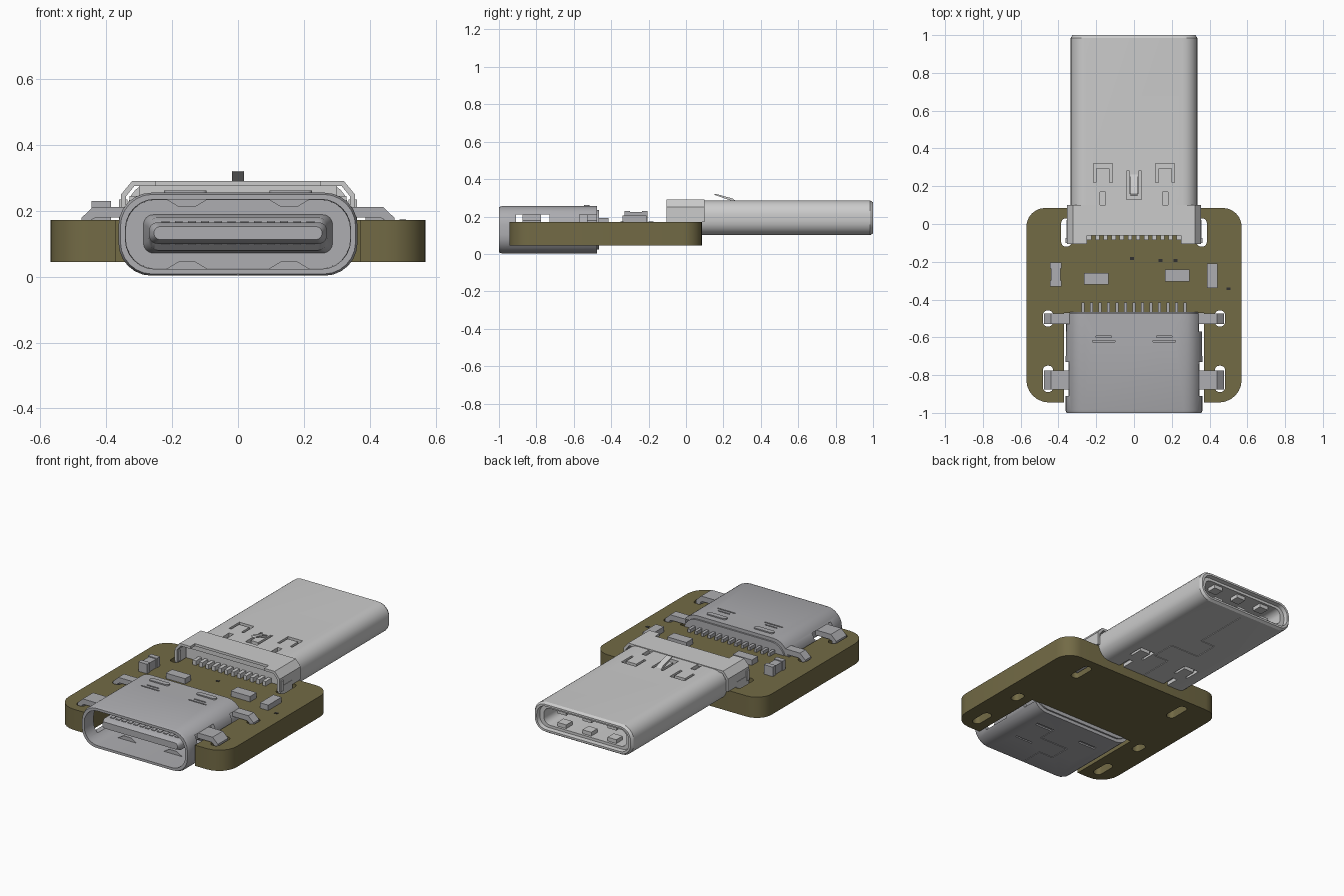
import bpy, bmesh, math

default = bpy.data.objects.get("Cube")
if default:
    bpy.data.objects.remove(default, do_unlink=True)


def material(name, r, g, b):
    mat = bpy.data.materials.new(name)
    mat.use_nodes = True
    mat.diffuse_color = (r, g, b, 1)
    shader = next(n for n in mat.node_tree.nodes if n.type == 'BSDF_PRINCIPLED')
    shader.inputs["Base Color"].default_value = (r, g, b, 1)
    return mat


OLIVE = material("olive board", .17, .145, .06)
STEEL = material("light steel", .6, .6, .6)
GREY = material("mid grey metal", .42, .42, .44)
DARK = material("dark hole", .03, .03, .03)


def smooth(obj):
    bpy.ops.object.select_all(action='DESELECT')
    obj.select_set(True)
    bpy.context.view_layer.objects.active = obj
    bpy.ops.object.shade_smooth_by_angle(angle=math.radians(32))


def make(name, bm, mat):
    bmesh.ops.recalc_face_normals(bm, faces=bm.faces[:])
    mesh = bpy.data.meshes.new(name)
    bm.to_mesh(mesh)
    bm.free()
    if mat:
        mesh.materials.append(mat)
    obj = bpy.data.objects.new(name, mesh)
    bpy.context.collection.objects.link(obj)
    smooth(obj)
    return obj


def prism(name, points, axis, lo, hi, mat, mirror=False):
    """Extrude a 2D profile along an axis, optionally mirrored in x."""
    place = {'x': lambda u, v, w: (w, u, v),
             'y': lambda u, v, w: (u, w, v),
             'z': lambda u, v, w: (u, v, w)}[axis]
    bm = bmesh.new()
    for side in ((1, -1) if mirror else (1,)):
        rings = []
        for w in (lo, hi):
            spots = [place(u, v, w) for u, v in points]
            rings.append([bm.verts.new((side * x, y, z)) for x, y, z in spots])
        bridge(bm, *rings)
        for ring in rings:
            bm.faces.new(ring)
    return make(name, bm, mat)


def bridge(bm, a, b):
    n = len(a)
    for i in range(n):
        j = (i + 1) % n
        bm.faces.new((a[i], a[j], b[j], b[i]))


def boxes(name, ranges, mat, mirror=False):
    """Boxes given as x, y and z ranges, joined in one object."""
    bm = bmesh.new()
    for x0, x1, y0, y1, z0, z1 in ranges:
        for side in ((1, -1) if mirror else (1,)):
            cube = bmesh.ops.create_cube(bm, size=1)["verts"]
            for v in cube:
                v.co = (side * (x1 if v.co.x > 0 else x0),
                        y1 if v.co.y > 0 else y0,
                        z1 if v.co.z > 0 else z0)
    return make(name, bm, mat)


def arc(cx, cy, r, start, seg=6):
    """Quarter circle of points from a start angle in degrees."""
    angles = [math.radians(start + 90 * i / seg) for i in range(seg + 1)]
    return [(cx + r * math.cos(a), cy + r * math.sin(a)) for a in angles]


def rounded(hw, lo, hi, r):
    return (arc(hw - r, hi - r, r, 0) + arc(r - hw, hi - r, r, 90)
            + arc(r - hw, lo + r, r, 180) + arc(hw - r, lo + r, r, 270))


def loft(name, sections, mat, closed=False):
    """Skin rounded sections (y, half width, bottom, top, radius)."""
    bm = bmesh.new()
    rings = [[bm.verts.new((x, y, z)) for x, z in rounded(*shape)]
             for y, *shape in sections]
    for a, b in zip(rings, rings[1:]):
        bridge(bm, a, b)
    if closed:
        bridge(bm, rings[-1], rings[0])
    else:
        bm.faces.new(rings[0])
        bm.faces.new(rings[-1])
    return make(name, bm, mat)


def cut(obj, cutter):
    cutter.hide_render = True
    mod = obj.modifiers.new("cut", 'BOOLEAN')
    mod.operation = 'DIFFERENCE'
    mod.solver = 'EXACT'
    mod.use_self = True
    mod.object = cutter
    bpy.context.view_layer.objects.active = obj
    bpy.ops.object.modifier_apply(modifier=mod.name)
    bpy.data.objects.remove(cutter, do_unlink=True)
    smooth(obj)


def slot(x, y, width, length, r):
    hx, hy = width / 2, length / 2
    return [(x + u, y + v) for u, v in rounded(hx, -hy, hy, r)]


TOP = .172

# Circuit board with front notch and leg slots
half = ([(.37, -.47), (.37, -.945)] + arc(.45, -.825, .12, 270)
        + arc(.47, -.015, .1, 0))
half = [p for p in half if p[0] > 0]
board = prism("circuit_board", half + [(-x, y) for x, y in reversed(half)],
              'z', .045, TOP, OLIVE)
for x, y, length in ((.455, -.5, .085), (.455, -.82, .14), (.358, -.045, .15)):
    cut(board, prism("slot_cutter", slot(x, y, .055, length, .025),
                     'z', 0, .3, None, mirror=True))
boxes("board_vias", [(x, x + .02, y, y + .015, TOP - .002, TOP + .002) for x, y in
                     ((.49, -.35), (.21, -.2), (-.02, -.19), (.13, -.2))], DARK)

# Plug body: rounded shell, recessed mouth and inner socket
plug = loft("plug_body", [
    (.08, .335, .1, .286, .078), (.985, .335, .1, .286, .078),
    (1, .325, .11, .276, .07), (1, .312, .122, .264, .06),
    (.975, .308, .126, .26, .056), (.975, .28, .142, .244, .04),
    (.45, .28, .142, .244, .04)], STEEL)
latches = [(.115, .215, .295, .32), (.115, .13, .22, .295), (.2, .215, .22, .295),
           (.15, .18, .045, .17)]
cut(plug, boxes("latch_cutter", [(*c, z, z + .05) for c in latches
                                 for z in (.264, .072)], None, mirror=True))
cut(plug, boxes("spring_cutter", [(-.04, -.025, .13, .28, .262, .32),
                                  (.025, .04, .13, .28, .262, .32),
                                  (-.025, .025, .13, .16, .262, .32)], None))
cut(plug, boxes("seam_cutter", [
    (-.002, .002, .08, .3, .09, .104), (-.002, .1, .3, .305, .09, .104),
    (.096, .1, .305, .45, .09, .104), (-.1, .1, .45, .455, .09, .104),
    (-.1, -.096, .455, .6, .09, .104), (-.1, .002, .6, .605, .09, .104),
    (-.002, .002, .605, .95, .09, .104)], None))
boxes("plug_mouth_contacts", [(x - .03, x + .03, .9, .96, z, z + .025)
                              for x in (-.17, 0, .17) for z in (.14, .221)], STEEL)
prism("ground_spring", [(.27, .28), (.25, .296), (.16, .321), (.148, .316),
                        (.16, .313), (.24, .285)], 'x', -.018, .018, STEEL)

# Plug rear hood standing on the board
outer = [(.355, TOP), (.355, .25), (.322, .29)]
inner = [(.34, TOP), (.34, .244), (.315, .275)]
right = outer + [(-x, z) for x, z in reversed(outer)]
left = [(-x, z) for x, z in inner] + list(reversed(inner))
hood = prism("plug_hood", right + left, 'y', -.105, .1, STEEL)
cut(hood, boxes("hood_cutter", [(-.25, .25, -.2, -.06, .26, .4)], None))
boxes("plug_housing", [(-.33, .33, -.03, .09, TOP - .01, .245),
                       (-.3, .3, -.04, .09, .24, .28)], STEEL)
boxes("plug_legs", [(.342, .357, -.1, .02, .07, .2),
                    (.335, .362, -.1, -.075, TOP, .235)], STEEL, mirror=True)
boxes("plug_pins", [(x - .011, x + .011, -.085, -.03, TOP, .2) for x in
                    [(i - 5.5) * .043 for i in range(12)]], STEEL)

# Receptacle shell with side windows and pressed grooves
shell = loft("receptacle_shell", [
    (-.475, .36, .003, .255, .1), (-.985, .363, .003, .255, .1),
    (-1, .357, .008, .25, .097), (-1, .342, .023, .235, .09),
    (-.475, .34, .025, .233, .09)], GREY, closed=True)
cut(shell, boxes("window_cutter", [(.3, .4, -.91, -.73, .05, .212),
                                   (.3, .4, -.57, -.46, .05, .212)], None, mirror=True))
cut(shell, boxes("groove_cutter", [
    (.1, .22, -.625, -.617, .243, .3), (.12, .2, -.6, -.592, .243, .3),
    (.1, .22, -.62, -.6, -.05, .012), (.1, .22, -.8, -.79, -.05, .012)],
    None, mirror=True))
cut(shell, boxes("shell_seam_cutter", [
    (-.002, .002, -1.1, -.85, -.05, .008), (-.1, .002, -.85, -.845, -.05, .008),
    (-.1, -.096, -.845, -.72, -.05, .008), (-.1, .1, -.72, -.715, -.05, .008),
    (.096, .1, -.715, -.6, -.05, .008)], None))
prism("shell_ridges", slot(.16, -.53, .13, .03, .014), 'z', .25, .262, GREY, mirror=True)
prism("inner_dimples", [(.09, .236), (.13, .212), (.18, .212), (.22, .236)],
      'y', -.85, -.75, GREY, mirror=True)
prism("lower_dimples", [(.09, .022), (.13, .046), (.18, .046), (.22, .022)],
      'y', -.85, -.75, GREY, mirror=True)

# Receptacle insides: rear housing, tongue and contacts
loft("receptacle_housing", [(-.62, .342, .023, .235, .088),
                            (-.465, .342, .023, .235, .088)], GREY)
loft("receptacle_tongue", [(-.6, .29, .07, .19, .03), (-.72, .272, .08, .18, .03),
                           (-.74, .27, .1, .165, .025), (-.92, .27, .1, .165, .025),
                           (-.95, .255, .113, .152, .018)], GREY)
boxes("tongue_contacts", [(x - .012, x + .012, -.91, -.72, .1 - .004, .165 + .004)
                          for x in [(i - 5.5) * .04 for i in range(12)]], GREY)
boxes("receptacle_pins", [(x - .009, x + .009, -.48, -.415, TOP, .192)
                          for x in [(i - 6) * .045 for i in range(13)]], GREY)

# Bent receptacle legs
leg = [(.335, .18), (.335, .212), (.44, .212), (.476, .178), (.476, .1),
       (.446, .1), (.446, .172), (.43, .18)]
for name, lo, hi in (("front_legs", -.875, -.775), ("rear_legs", -.53, -.475)):
    prism(name, leg, 'y', lo, hi, GREY, mirror=True)

# Small surface parts
boxes("chip_parts", [(-.265, -.135, -.32, -.26, TOP, .205),
                     (.165, .295, -.305, -.24, TOP, .205),
                     (.387, .443, -.34, -.21, TOP, .205)], GREY)
boxes("capacitor", [(-.445, -.385, -.33, -.3, TOP, .23),
                    (-.445, -.385, -.235, -.205, TOP, .23),
                    (-.44, -.39, -.3, -.235, TOP, .225)], GREY)
